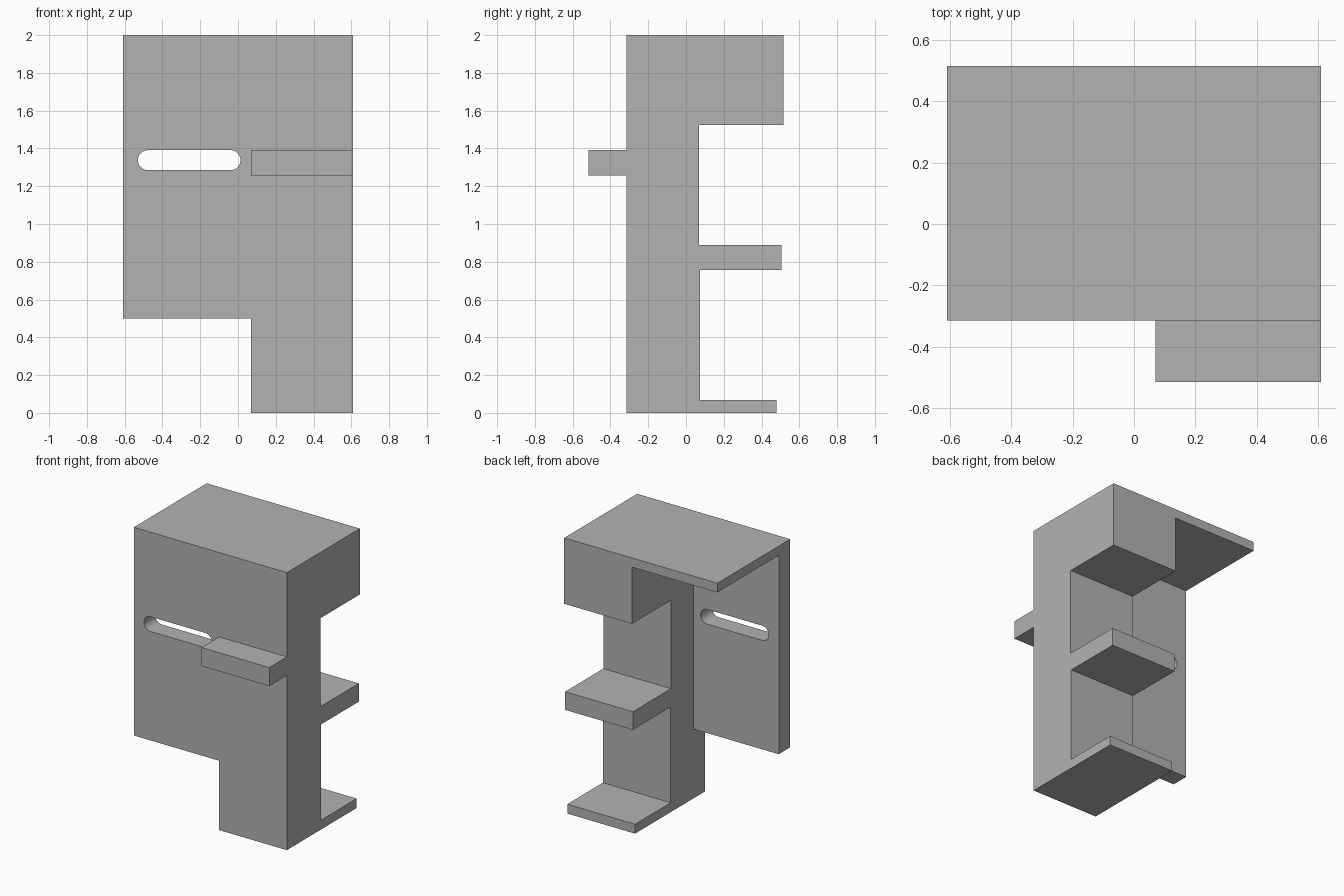
import bpy, bmesh, math
from mathutils import Vector

cube = bpy.data.objects.get("Cube")
if cube:
    bpy.data.objects.remove(cube, do_unlink=True)

grey = bpy.data.materials.new("plain_grey")
grey.use_nodes = True
colour = (0.45, 0.45, 0.45, 1)
grey.diffuse_color = colour
grey.node_tree.nodes["Principled BSDF"].inputs["Base Color"].default_value = colour

HALF_W, COLUMN_X = 0.61, 0.07
FRONT, BACK, TOP = -0.315, 0.515, 2.0


def extrude(name, points, offset):
    """Turn a closed outline into a solid by pushing it along offset."""
    bm = bmesh.new()
    face = bm.faces.new([bm.verts.new(p) for p in points])
    result = bmesh.ops.extrude_face_region(bm, geom=[face])
    moved = [v for v in result["geom"] if isinstance(v, bmesh.types.BMVert)]
    bmesh.ops.translate(bm, verts=moved, vec=Vector(offset))
    bmesh.ops.recalc_face_normals(bm, faces=bm.faces)
    mesh = bpy.data.meshes.new(name)
    bm.to_mesh(mesh)
    bm.free()
    mesh.materials.append(grey)
    obj = bpy.data.objects.new(name, mesh)
    bpy.context.collection.objects.link(obj)
    return obj


def box(name, lo, hi):
    corners = [(lo[0], lo[1]), (hi[0], lo[1]), (hi[0], hi[1]), (lo[0], hi[1])]
    return extrude(name, [(x, y, lo[2]) for x, y in corners], (0, 0, hi[2] - lo[2]))


def combine(target, other, operation):
    """Boolean two solids, apply the result and remove the helper."""
    bpy.context.view_layer.objects.active = target
    mod = target.modifiers.new(operation.lower(), "BOOLEAN")
    mod.operation, mod.object, mod.solver = operation, other, "EXACT"
    bpy.ops.object.modifier_apply(modifier=mod.name)
    bpy.data.objects.remove(other, do_unlink=True)


# Column with head block, two rear shelves and front ledge, from its side outline
side = [(FRONT, 0), (0.48, 0), (0.48, 0.068), (0.075, 0.068),
        (0.075, 0.757), (0.505, 0.757), (0.505, 0.888), (0.07, 0.888),
        (0.07, 1.525), (BACK, 1.525), (BACK, TOP), (FRONT, TOP),
        (FRONT, 1.392), (-0.515, 1.392), (-0.515, 1.258), (FRONT, 1.258)]
body = extrude("bracket_body", [(COLUMN_X, y, z) for y, z in side],
               (HALF_W - COLUMN_X, 0, 0))

# Front panel and top plate, reaching into the column for a clean union
panel = box("front_panel", (-HALF_W, FRONT, 0.5), (0.2, -0.185, TOP))
plate = box("top_plate", (-HALF_W, FRONT, TOP - 0.067), (0.2, BACK, TOP))
combine(body, panel, "UNION")
combine(body, plate, "UNION")

# Rounded slot through the panel
radius, slot_z, steps = 0.053, 1.338, 16
slot = []
for centre, start in ((-0.04, -math.pi / 2), (-0.477, math.pi / 2)):
    for i in range(steps + 1):
        a = start + math.pi * i / steps
        slot.append((centre + radius * math.cos(a), -0.4, slot_z + radius * math.sin(a)))
combine(body, extrude("slot_cutter", slot, (0, 0.3, 0)), "DIFFERENCE")

# Merge flush faces, then smooth only the slot ends
bm = bmesh.new()
bm.from_mesh(body.data)
bmesh.ops.remove_doubles(bm, verts=bm.verts, dist=0.0001)
bmesh.ops.dissolve_limit(bm, angle_limit=math.radians(1), verts=bm.verts, edges=bm.edges)
bm.to_mesh(body.data)
bm.free()
bpy.ops.object.select_all(action="DESELECT")
body.select_set(True)
bpy.context.view_layer.objects.active = body
bpy.ops.object.shade_smooth_by_angle(angle=math.radians(30))
